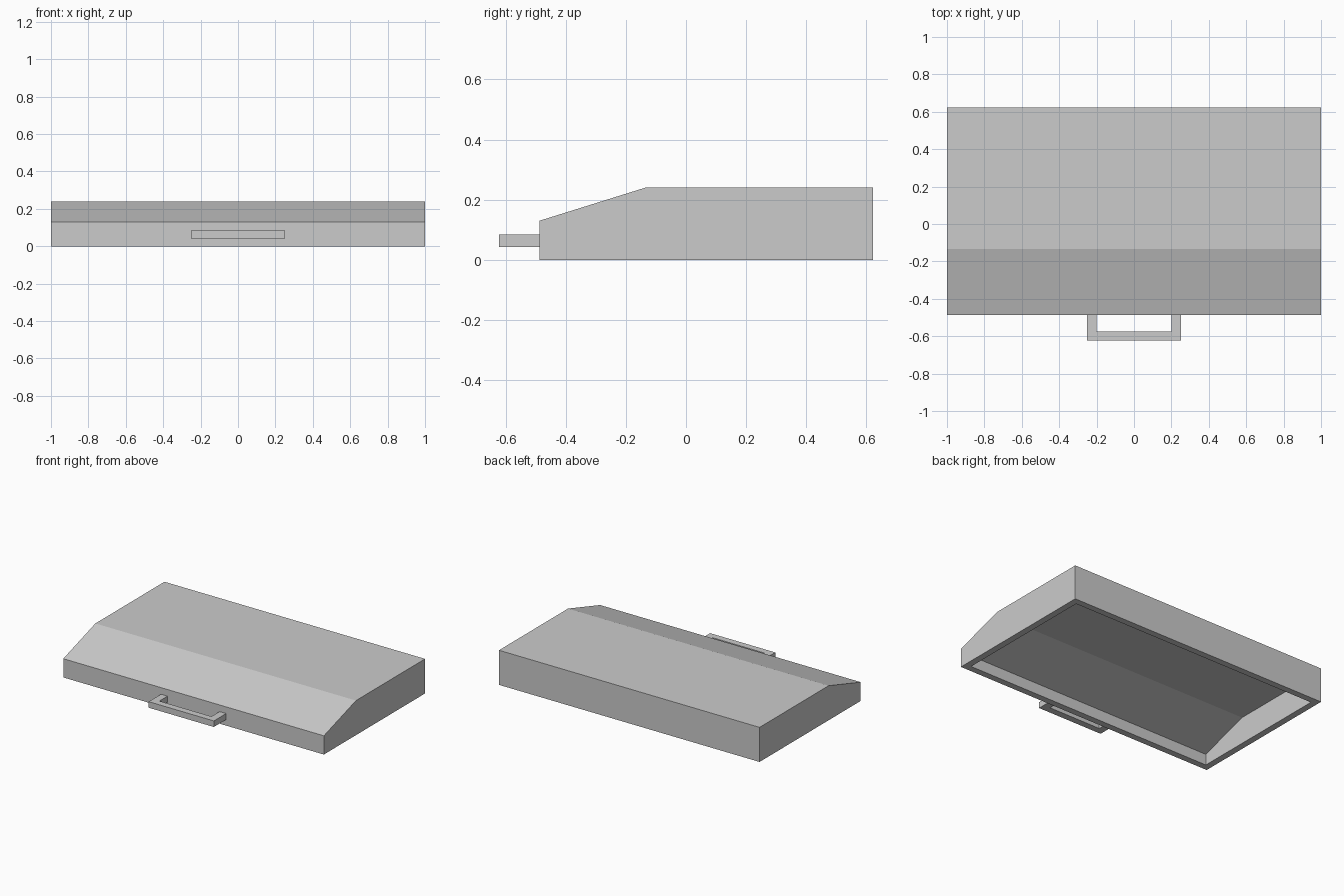
import bpy
import bmesh

cube = bpy.data.objects.get("Cube")
if cube:
    bpy.data.objects.remove(cube, do_unlink=True)

# One plain grey for everything
grey = bpy.data.materials.new("plain_grey")
grey.use_nodes = True
colour = (0.6, 0.6, 0.6, 1.0)
grey.diffuse_color = colour
grey.node_tree.nodes["Principled BSDF"].inputs["Base Color"].default_value = colour


def finish(name, bm):
    bmesh.ops.recalc_face_normals(bm, faces=bm.faces)
    mesh = bpy.data.meshes.new(name)
    bm.to_mesh(mesh)
    bm.free()
    mesh.materials.append(grey)
    obj = bpy.data.objects.new(name, mesh)
    bpy.context.collection.objects.link(obj)
    return obj


def open_skin(bm, profile, half_width):
    """Side profile (y, z) swept across x, left open underneath."""
    ends = [[bm.verts.new((x, y, z)) for y, z in profile]
            for x in (-half_width, half_width)]
    for end in ends:
        bm.faces.new(end)
    a, b = ends
    for i in range(len(profile) - 1):
        bm.faces.new((a[i], a[i + 1], b[i + 1], b[i]))
    return [a[0], b[0], b[-1], a[-1]]  # bottom opening


# Hollow lid: outer skin, inner skin and the rim that joins them
front, crease, back = -0.487, -0.135, 0.622
wall = 0.045
outer = [(front, 0), (front, 0.13), (crease, 0.24), (back, 0.24), (back, 0)]
inner = [(front + wall, 0), (front + wall, 0.076), (crease + wall, 0.185),
         (back - wall, 0.185), (back - wall, 0)]
bm = bmesh.new()
outer_rim = open_skin(bm, outer, 1.0)
inner_rim = open_skin(bm, inner, 1.0 - wall)
for i in range(4):
    j = (i + 1) % 4
    bm.faces.new((outer_rim[i], outer_rim[j], inner_rim[j], inner_rim[i]))
finish("lid", bm)

# U-shaped pull handle: flat outline raised to its thickness
half = [(0.25, -0.622), (0.25, front), (0.2, front), (0.2, -0.576)]
outline = half + [(-x, y) for x, y in reversed(half)]
bm = bmesh.new()
base = bm.faces.new([bm.verts.new((x, y, 0.042)) for x, y in outline])
raised = bmesh.ops.extrude_face_region(bm, geom=[base])["geom"]
bmesh.ops.translate(bm, vec=(0, 0, 0.042),
                    verts=[v for v in raised if isinstance(v, bmesh.types.BMVert)])
finish("handle", bm)
